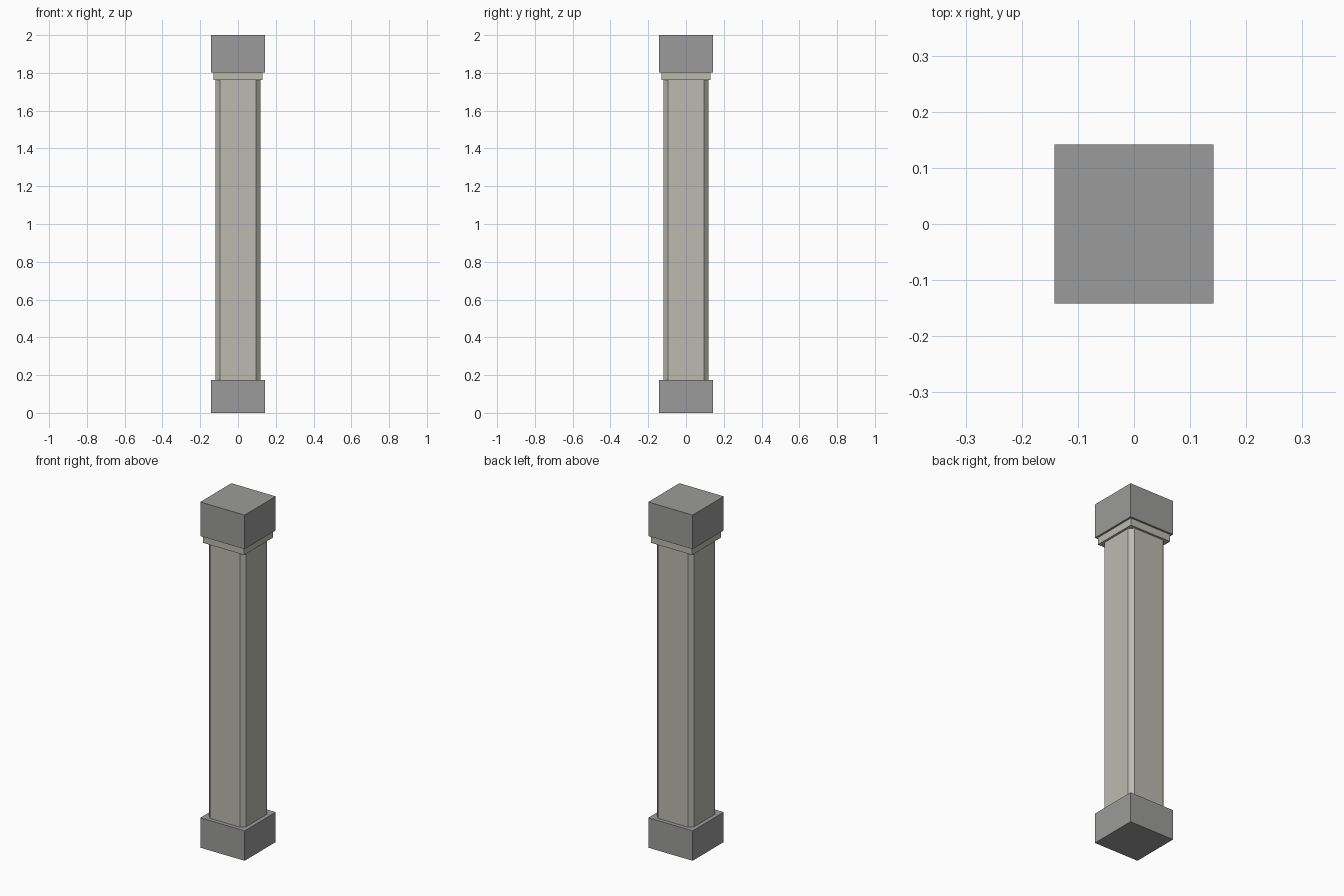
import bpy, bmesh

if "Cube" in bpy.data.objects:
    bpy.data.objects.remove(bpy.data.objects["Cube"])

# Warm stone for the shaft and collar; plinth and capital stay plain grey
stone = bpy.data.materials.new("warm_stone")
stone.diffuse_color = (0.50, 0.49, 0.44, 1)
stone.use_nodes = True
stone.node_tree.nodes["Principled BSDF"].inputs["Base Color"].default_value = stone.diffuse_color
grey = bpy.data.materials.new("grey_stone")
grey.diffuse_color = (0.33, 0.33, 0.325, 1)
grey.use_nodes = True
grey.node_tree.nodes["Principled BSDF"].inputs["Base Color"].default_value = grey.diffuse_color


def block(name, half, z0, z1, mat, chamfer=0):
    """Square block from z0 to z1, optionally with chamfered vertical edges."""
    bm = bmesh.new()
    bmesh.ops.create_cube(bm, size=1)
    for v in bm.verts:
        v.co = (v.co.x * 2 * half, v.co.y * 2 * half, z1 if v.co.z > 0 else z0)
    if chamfer:
        upright = [e for e in bm.edges
                   if abs(e.verts[0].co.z - e.verts[1].co.z) > 1e-4]
        bmesh.ops.bevel(bm, geom=upright, offset=chamfer, segments=1,
                        affect='EDGES')
    mesh = bpy.data.meshes.new(name)
    bm.to_mesh(mesh)
    bm.free()
    mesh.materials.append(mat)
    obj = bpy.data.objects.new(name, mesh)
    bpy.context.collection.objects.link(obj)
    return obj


block("plinth", 0.142, 0, 0.173, grey)
block("shaft", 0.119, 0.173, 1.762, stone, chamfer=0.024)
block("collar", 0.131, 1.762, 1.803, stone)
block("capital", 0.142, 1.803, 2.0, grey)
